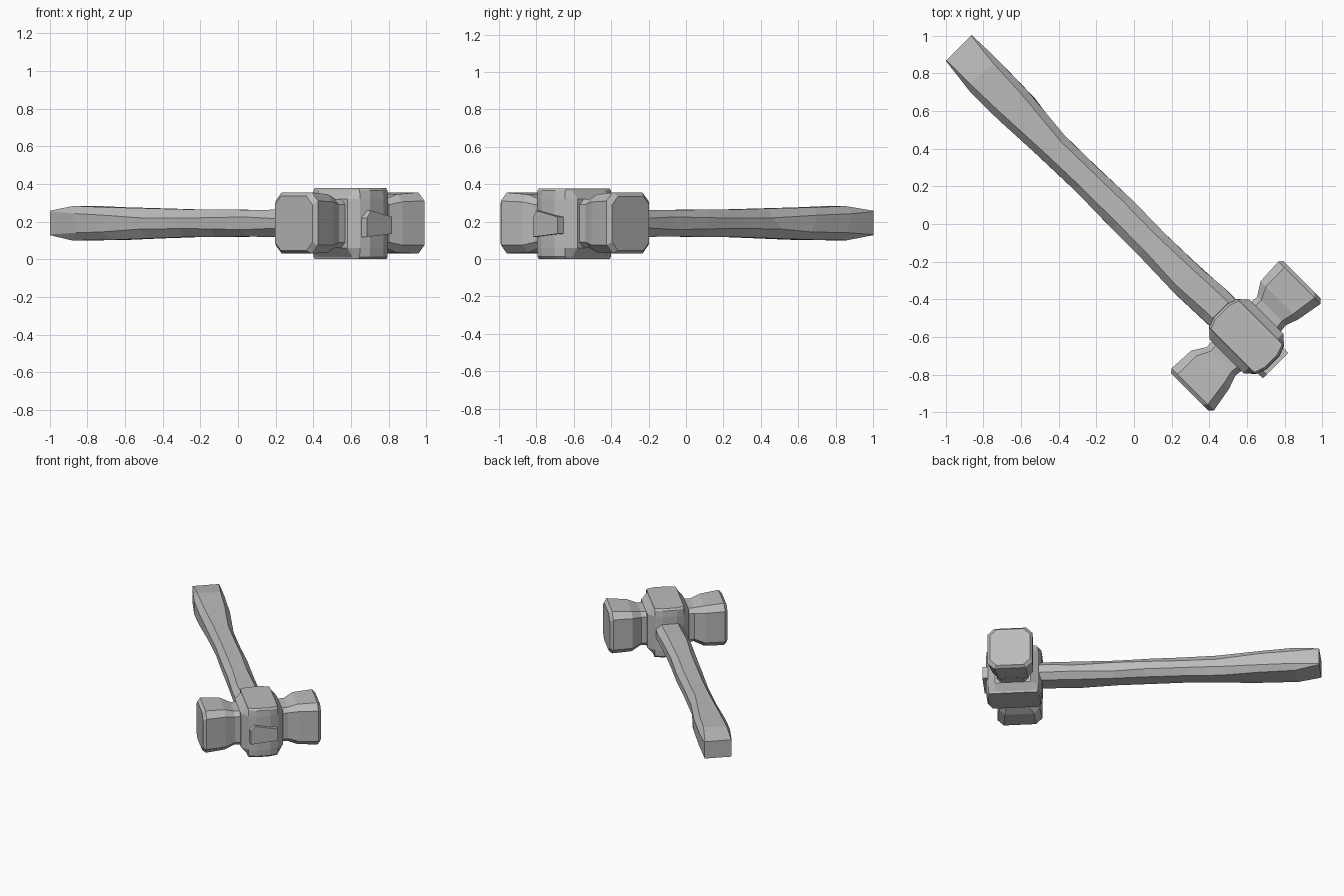
import bpy, bmesh, random
from mathutils import Matrix
from math import radians

random.seed(4)
if "Cube" in bpy.data.objects:
    bpy.data.objects.remove(bpy.data.objects["Cube"])

grey = bpy.data.materials.new("plain grey")
grey.use_nodes = True
COLOUR = (0.5, 0.5, 0.5, 1)
grey.diffuse_color = COLOUR
grey.node_tree.nodes["Principled BSDF"].inputs["Base Color"].default_value = COLOUR

# Local x runs along the head, local y along the handle
TURN = Matrix.Rotation(radians(45), 4, 'Z')


def octagon(a0, a1, b0, b1, ca, cb):
    """Rectangle a0..a1 by b0..b1 with its corners cut by ca and cb."""
    return [(a0 + ca, b0), (a1 - ca, b0), (a1, b0 + cb), (a1, b1 - cb),
            (a1 - ca, b1), (a0 + ca, b1), (a0, b1 - cb), (a0, b0 + cb)]


def loft(name, rings):
    """Skin a list of equal rings of points and cap both ends."""
    bm = bmesh.new()
    rows = [[bm.verts.new(p) for p in ring] for ring in rings]
    for low, high in zip(rows, rows[1:]):
        for i in range(len(low)):
            j = (i + 1) % len(low)
            bm.faces.new((low[i], low[j], high[j], high[i]))
    bm.faces.new(rows[0])
    bm.faces.new(rows[-1])
    bmesh.ops.recalc_face_normals(bm, faces=bm.faces)
    bm.transform(TURN)
    mesh = bpy.data.meshes.new(name)
    bm.to_mesh(mesh)
    bm.free()
    mesh.materials.append(grey)
    obj = bpy.data.objects.new(name, mesh)
    bpy.context.collection.objects.link(obj)


# Striking faces: narrow neck, flare, block and chamfered end on each side
stations = [(0.10, -0.96, -0.73, 0.06, 0.32, 0.03),
            (0.19, -0.95, -0.735, 0.06, 0.32, 0.03),
            (0.26, -0.975, -0.69, 0.035, 0.345, 0.04),
            (0.40, -1.0, -0.683, 0.03, 0.355, 0.045),
            (0.422, -0.98, -0.70, 0.045, 0.335, 0.045)]
for name, side in (("left_striking_block", 1), ("right_striking_block", -1)):
    loft(name, [[(side * u, v, z) for v, z in octagon(v0, v1, z0, z1, c, c)]
                for u, v0, v1, z0, z1, c in stations])


# Collar: upright block with bowed front and back and bevelled cheeks
def collar_ring(z, half, grow):
    quarter = [(half, 0.12), (0.105, 0.168), (0.05, 0.188)]
    arc = quarter + [(-u, v) for u, v in reversed(quarter)]
    arc += [(-u, -v) for u, v in arc]
    return [(u, v * grow - 0.845, z) for u, v in arc]


loft("head_collar", [collar_ring(z, half, grow) for z, half, grow in (
    (0.0, 0.106, 0.97), (0.012, 0.11, 1.03), (0.06, 0.15, 1.05),
    (0.32, 0.15, 1.05), (0.365, 0.11, 1.03), (0.378, 0.106, 0.97))])

# Handle: hewn octagonal shaft that swells near a square-cut butt
shaft = [(-0.84, -0.09, 0.09, 0.12, 0.26), (-0.62, -0.10, 0.10, 0.12, 0.262),
         (-0.40, -0.108, 0.086, 0.118, 0.263), (-0.15, -0.10, 0.08, 0.12, 0.262),
         (0.10, -0.10, 0.084, 0.118, 0.264), (0.36, -0.096, 0.075, 0.117, 0.265),
         (0.62, -0.105, 0.072, 0.11, 0.27), (0.88, -0.118, 0.10, 0.103, 0.276),
         (1.12, -0.12, 0.105, 0.10, 0.283)]
rings = []
for v, u0, u1, z0, z1 in shaft:
    cut, drop = random.uniform(0.03, 0.05), random.uniform(0.035, 0.055)
    rings.append([(u, v + random.uniform(-0.04, 0.04), z)
                  for u, z in octagon(u0, u1, z0, z1, cut, drop)])
rings.append([(u, 1.318, z) for u, z in octagon(-0.094, 0.1, 0.127, 0.258, 0.004, 0.004)])
loft("handle", rings)

# Handle stub showing through the front of the collar
loft("handle_stub", [[(u * grow, v, z) for u, z in
                      ((-0.1, 0.118), (0.1, 0.135), (0.1, 0.225), (-0.07, 0.258), (-0.1, 0.22))]
                     for v, grow in ((-0.95, 1.05), (-1.064, 0.94))])
